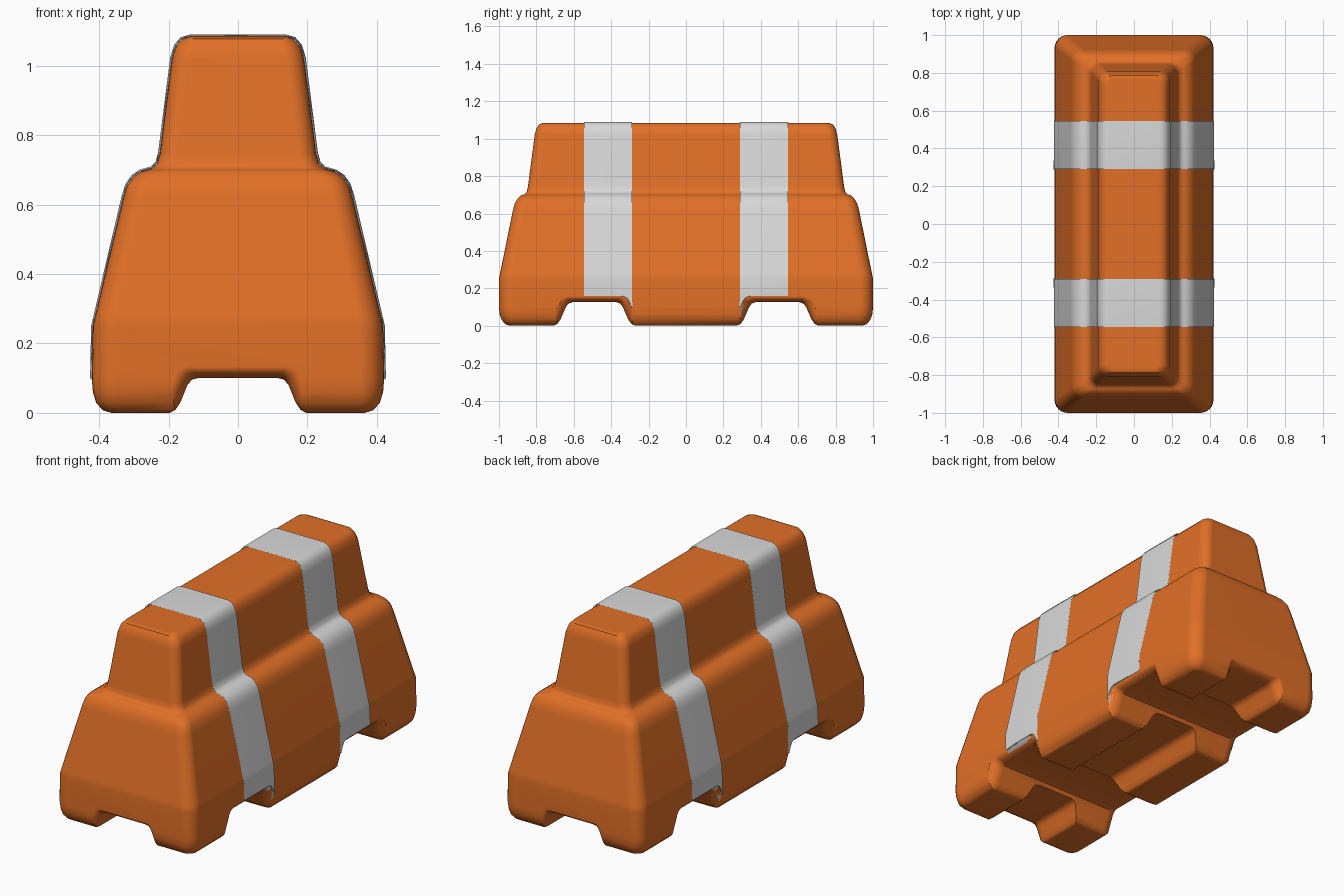
import bpy, bmesh, math

if "Cube" in bpy.data.objects:
    bpy.data.objects.remove(bpy.data.objects["Cube"])

def material(name, rgb):
    m = bpy.data.materials.new(name)
    m.diffuse_color = (*rgb, 1)
    m.use_nodes = True
    m.node_tree.nodes["Principled BSDF"].inputs["Base Color"].default_value = m.diffuse_color
    return m

ORANGE = material("orange plastic", (0.75, 0.16, 0.02))
WHITE = material("reflective white", (0.69, 0.69, 0.69))

# Body outline: height, half width, half length, corner radius
RINGS = [
    (0.0, .365, .94, .03), (.008, .39, .965, .045), (.03, .409, .985, .06),
    (.06, .418, .996, .07), (.10, .421, 1.0, .07), (.25, .418, 1.0, .07),
    (.28, .411, .994, .07), (.62, .330, .925, .06), (.655, .319, .915, .055),
    (.68, .301, .90, .05), (.695, .279, .886, .05), (.70, .262, .873, .05),
    (.704, .247, .861, .05), (.717, .233, .851, .05), (.745, .225, .845, .05),
    (1.02, .190, .809, .05), (1.055, .179, .80, .05), (1.077, .160, .785, .04),
    (1.085, .132, .762, .03)]

def loft(name, rings, mat):
    """Skin a list of closed point rings and cap both ends."""
    bm = bmesh.new()
    loops = [[bm.verts.new(p) for p in ring] for ring in rings]
    n = len(loops[0])
    for a, b in zip(loops, loops[1:]):
        for i in range(n):
            j = (i + 1) % n
            bm.faces.new((a[i], a[j], b[j], b[i]))
    bm.faces.new(loops[0])
    bm.faces.new(loops[-1])
    bmesh.ops.recalc_face_normals(bm, faces=bm.faces)
    me = bpy.data.meshes.new(name)
    bm.to_mesh(me)
    bm.free()
    ob = bpy.data.objects.new(name, me)
    bpy.context.collection.objects.link(ob)
    if mat:
        me.materials.append(mat)
    return ob

def rounded_rect(hx, hy, r, z, steps=6):
    pts = []
    for q, (sx, sy) in enumerate([(1, 1), (-1, 1), (-1, -1), (1, -1)]):
        for k in range(steps + 1):
            a = math.pi / 2 * (q + k / steps)
            pts.append((sx * (hx - r) + r * math.cos(a), sy * (hy - r) + r * math.sin(a), z))
    return pts

def shell(name, d, mat):
    return loft(name, [rounded_rect(x + d, y + d, r + d, z + d * (z > .6))
                       for z, x, y, r in RINGS], mat)

# Underside channel: rounded tunnel, flaring at both mouths
def channel(name, profile, half_len, along_y, centre=0):
    rings = []
    flare = [(.06, .045), (0, .032), (-.015, .014), (-.035, .004), (-.06, 0)]
    stations = [(half_len + s, f) for s, f in flare]
    stations += [(-s, f) for s, f in reversed(stations)]
    for s, f in stations:
        half = [(w + f, z + f if z > .02 else z) for w, z in profile]
        section = half + [(-w, z) for w, z in reversed(half)]
        rings.append([(w, s, z) if along_y else (s, w + centre, z) for w, z in section])
    return loft(name, rings, None)

LONG = [(.24, -.05), (.196, 0), (.18, .009), (.166, .03), (.146, .08), (.132, .096), (.112, .101)]
CROSS = [(.27, -.05), (.22, 0), (.198, .01), (.182, .032), (.152, .1), (.138, .119), (.116, .126)]
cutters = [channel("long_channel", LONG, 1.0, True),
           channel("cross_channel_front", CROSS, .42, False, -.49),
           channel("cross_channel_back", CROSS, .42, False, .49)]

def activate(ob):
    bpy.ops.object.select_all(action='DESELECT')
    ob.select_set(True)
    bpy.context.view_layer.objects.active = ob

def cut_channels(ob):
    activate(ob)
    for c in cutters:
        m = ob.modifiers.new("channel", 'BOOLEAN')
        m.operation, m.solver, m.object = 'DIFFERENCE', 'EXACT', c
        bpy.ops.object.modifier_apply(modifier=m.name)

def finish(ob):
    activate(ob)
    bpy.ops.object.shade_smooth_by_angle(angle=math.radians(35))
    w = ob.modifiers.new("normals", 'WEIGHTED_NORMAL')
    w.keep_sharp = True

# Orange barrier body
body = shell("barrier_body", 0, ORANGE)
cut_channels(body)
finish(body)

# White bands wrapped over the body
for name, lo, hi in (("front_band", -.545, -.29), ("back_band", .29, .545)):
    band = shell(name, .005, WHITE)
    cut_channels(band)
    bm = bmesh.new()
    bm.from_mesh(band.data)
    for y, n in ((lo, -1), (hi, 1)):
        bmesh.ops.bisect_plane(bm, geom=bm.verts[:] + bm.edges[:] + bm.faces[:],
                               plane_co=(0, y, 0), plane_no=(0, n, 0), clear_outer=True)
    under = [f for f in bm.faces if f.calc_center_median().z < .2
             and abs(f.calc_center_median().x) < .40]
    bmesh.ops.delete(bm, geom=under, context='FACES')
    bm.to_mesh(band.data)
    bm.free()
    s = band.modifiers.new("thickness", 'SOLIDIFY')
    s.thickness, s.offset = .006, -1
    finish(band)

for c in cutters:
    bpy.data.objects.remove(c)
